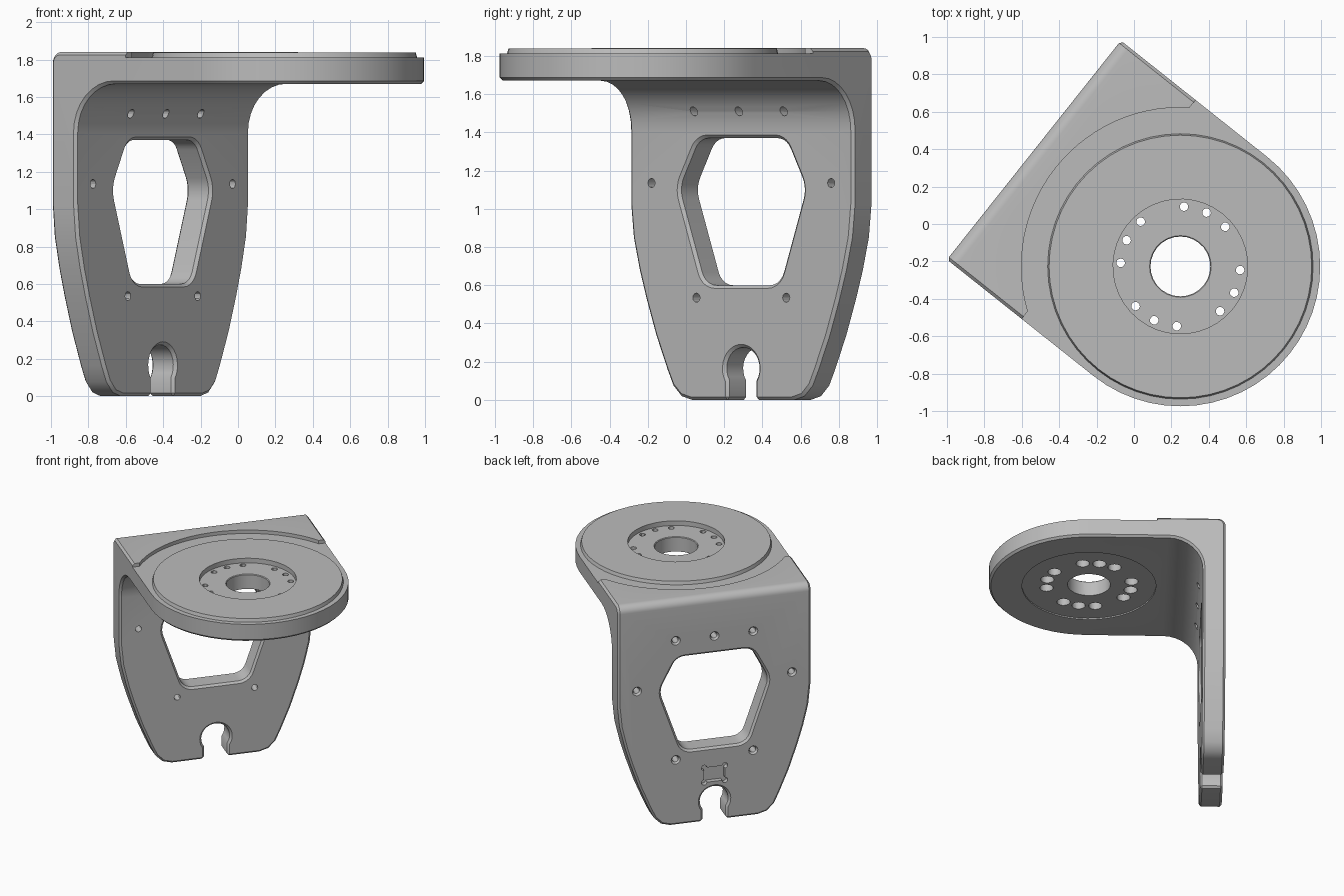
import bpy, bmesh, math
from mathutils import Vector, Matrix

cube = bpy.data.objects.get("Cube")
if cube:
    bpy.data.objects.remove(cube, do_unlink=True)

WIDTH, THICK, TOP, UNDER, FLOOR = 0.7475, 0.17, 1.84, 1.67, 1.812
DISC = 1.0        # distance of disc centre from the back face

grey = bpy.data.materials.new("grey metal")
grey.use_nodes = True
colour = (0.5, 0.5, 0.5, 1)
grey.diffuse_color = colour
grey.node_tree.nodes["Principled BSDF"].inputs["Base Color"].default_value = colour

# Planes used for profiles: (a, b, t) to local x (depth), y (width), z
SIDE = lambda a, b, t: (a, t, b)
FRONT = lambda a, b, t: (t, a, b)
PLAN = lambda a, b, t: (a, b, t)


def finish(name, bm):
    bmesh.ops.recalc_face_normals(bm, faces=bm.faces)
    mesh = bpy.data.meshes.new(name)
    bm.to_mesh(mesh)
    bm.free()
    mesh.materials.append(grey)
    ob = bpy.data.objects.new(name, mesh)
    bpy.context.collection.objects.link(ob)
    return ob


def prism(name, pts, plane, lo, hi):
    bm = bmesh.new()
    rings = [[bm.verts.new(plane(a, b, t)) for a, b in pts] for t in (lo, hi)]
    bm.faces.new(rings[0])
    bm.faces.new(rings[1])
    n = len(pts)
    for i in range(n):
        j = (i + 1) % n
        bm.faces.new((rings[0][i], rings[0][j], rings[1][j], rings[1][i]))
    return finish(name, bm)


def cone(name, x, y, z0, z1, r0, r1, seg, along_depth=False):
    """Round bar from z0 to z1, or from depth z0 to z1 at width x, height y."""
    bm = bmesh.new()
    bmesh.ops.create_cone(bm, cap_ends=True, segments=seg, radius1=r0,
                          radius2=r1, depth=z1 - z0)
    mid = (z0 + z1) / 2
    if along_depth:
        m = Matrix.Translation((mid, x, y)) @ Matrix.Rotation(math.pi / 2, 4, 'Y')
    else:
        m = Matrix.Translation((x, y, mid))
    bm.transform(m)
    return finish(name, bm)


def arc(cx, cy, r, a0, a1, n):
    return [(cx + r * math.cos(a0 + (a1 - a0) * i / n),
             cy + r * math.sin(a0 + (a1 - a0) * i / n)) for i in range(n + 1)]


def rounded(corners, n=8):
    """Polygon from (a, b, radius) corners."""
    out = []
    for i, (a, b, r) in enumerate(corners):
        p = Vector((a, b))
        if not r:
            out.append((a, b))
            continue
        d0 = (Vector(corners[i - 1][:2]) - p).normalized()
        d1 = (Vector(corners[(i + 1) % len(corners)][:2]) - p).normalized()
        half = d0.angle(d1) / 2
        c = p + (d0 + d1).normalized() * (r / math.sin(half))
        t = r / math.tan(half)
        v0, v1 = p + d0 * t - c, p + d1 * t - c
        a0 = math.atan2(v0.y, v0.x)
        sweep = (math.atan2(v1.y, v1.x) - a0 + math.pi) % math.tau - math.pi
        out += arc(c.x, c.y, r, a0, a0 + sweep, n)
    return out


def apply(ob, mod):
    bpy.context.view_layer.objects.active = ob
    bpy.ops.object.modifier_apply(modifier=mod.name)


def combine(ob, tool, operation='DIFFERENCE'):
    mod = ob.modifiers.new("combine", 'BOOLEAN')
    mod.operation, mod.solver, mod.object = operation, 'EXACT', tool
    apply(ob, mod)
    bpy.data.objects.remove(tool, do_unlink=True)


# L-shaped body with inner fillet
body = prism("bracket_body", rounded([
    (0, -0.2, 0), (THICK, -0.2, 0), (THICK, UNDER, 0.26), (2, UNDER, 0),
    (2, TOP, 0), (0, TOP, 0.06)]), SIDE, -1, 1)

# Plan outline: straight sides running into the round disc
plan = [(-0.2, -WIDTH)] + arc(DISC, 0, WIDTH, -math.pi / 2, math.pi / 2, 28) + [(-0.2, WIDTH)]
combine(body, prism("plan_tool", plan, PLAN, -1, 3), 'INTERSECT')

# Tapered outline of the upright plate
half = [(0.34, 0), (0.41, 0.02), (0.465, 0.075), (0.505, 0.16), (0.58, 0.34),
        (0.645, 0.53), (0.69, 0.68), (0.73, 0.85), (0.75, 1.05), (0.78, 1.3), (0.8, 2.5)]
outline = half + [(-a, b) for a, b in reversed(half)]
combine(body, prism("outline_tool", outline, FRONT, -1, 3), 'INTERSECT')

# Six-sided window and keyhole slot
window = [(0.25, 0.6, 0.1), (0.425, 1.11, 0.15), (0.29, 1.37, 0.1)]
window += [(-a, b, r) for a, b, r in reversed(window)]
combine(body, prism("window_tool", rounded(window, 5), FRONT, -0.3, 0.4))
bend = math.acos(0.09 / 0.11)
slot = [(0.09, -0.1)] + arc(0, 0.165, 0.11, -bend, math.pi + bend, 20) + [(-0.09, -0.1)]
combine(body, prism("slot_tool", slot, FRONT, -0.3, 0.4))

# Chamfer the outer edges
bevel = body.modifiers.new("chamfer", 'BEVEL')
bevel.width, bevel.segments = 0.016, 1
bevel.limit_method, bevel.angle_limit = 'ANGLE', math.radians(50)
bevel.use_clamp_overlap = False
apply(body, bevel)

# Lowered floor around the disc, leaving the raised back corner
reach = math.acos(0.49 / 0.85)
floor = arc(DISC, 0, 0.85, math.pi - reach, math.pi + reach, 28)
floor += [(0.51, -0.9), (2, -0.9), (2, 0.9), (0.51, 0.9)]
combine(body, prism("floor_tool", floor, PLAN, FLOOR, 2))

# Raised round pad, shallow recess, centre bore and underside recess
combine(body, cone("pad_tool", DISC, 0, 1.77, 1.838, 0.722, 0.702, 56), 'UNION')
for z0, z1, r0, r1, seg in ((1.8, 1.9, 0.36, 0.36, 40), (1.5, 2, 0.16, 0.16, 28),
                            (1.785, 1.815, 0.15, 0.18, 28), (1.6, 1.68, 0.5, 0.5, 48)):
    combine(body, cone("bore_tool", DISC, 0, z0, z1, r0, r1, seg))

# Four groups of three bolt holes, wider from below
for k in range(4):
    for step in (-1, 0, 1):
        a = math.radians(12.5 + 90 * k + 22.5 * step)
        x, y = DISC + 0.32 * math.cos(a), 0.32 * math.sin(a)
        combine(body, cone("bolt_tool", x, y, 1.5, 2, 0.023, 0.023, 12))
        combine(body, cone("counterbore_tool", x, y, 1.6, 1.75, 0.05, 0.05, 16))

# Screw holes through the upright plate, countersunk at the back
for s, z in ((-0.6, 1.135), (0.6, 1.135), (-0.3, 0.535), (0.3, 0.535),
             (-0.3, 1.51), (0, 1.51), (0.3, 1.51)):
    combine(body, cone("screw_tool", s, z, -0.2, 0.5, 0.024, 0.024, 12, True))
    combine(body, cone("countersink_tool", s, z, -0.02, 0.018, 0.052, 0.022, 12, True))

# Small pocket with relieved corners in the back face
pocket = [(-0.08, 0.32), (0.08, 0.32), (0.08, 0.44), (-0.08, 0.44)]
combine(body, prism("pocket_tool", pocket, FRONT, -0.1, 0.04))
for s, z in pocket:
    combine(body, cone("relief_tool", s, z, -0.1, 0.04, 0.022, 0.022, 12, True))

# Turn into place and shade
body.data.transform(Matrix.Translation((-0.535, 0.395, 0))
                    @ Matrix.Rotation(math.radians(-38.46), 4, 'Z'))
body.data.materials.clear()
body.data.materials.append(grey)
for poly in body.data.polygons:
    poly.material_index = 0
bpy.ops.object.select_all(action='DESELECT')
body.select_set(True)
bpy.context.view_layer.objects.active = body
bpy.ops.object.shade_smooth_by_angle(angle=math.radians(30))
